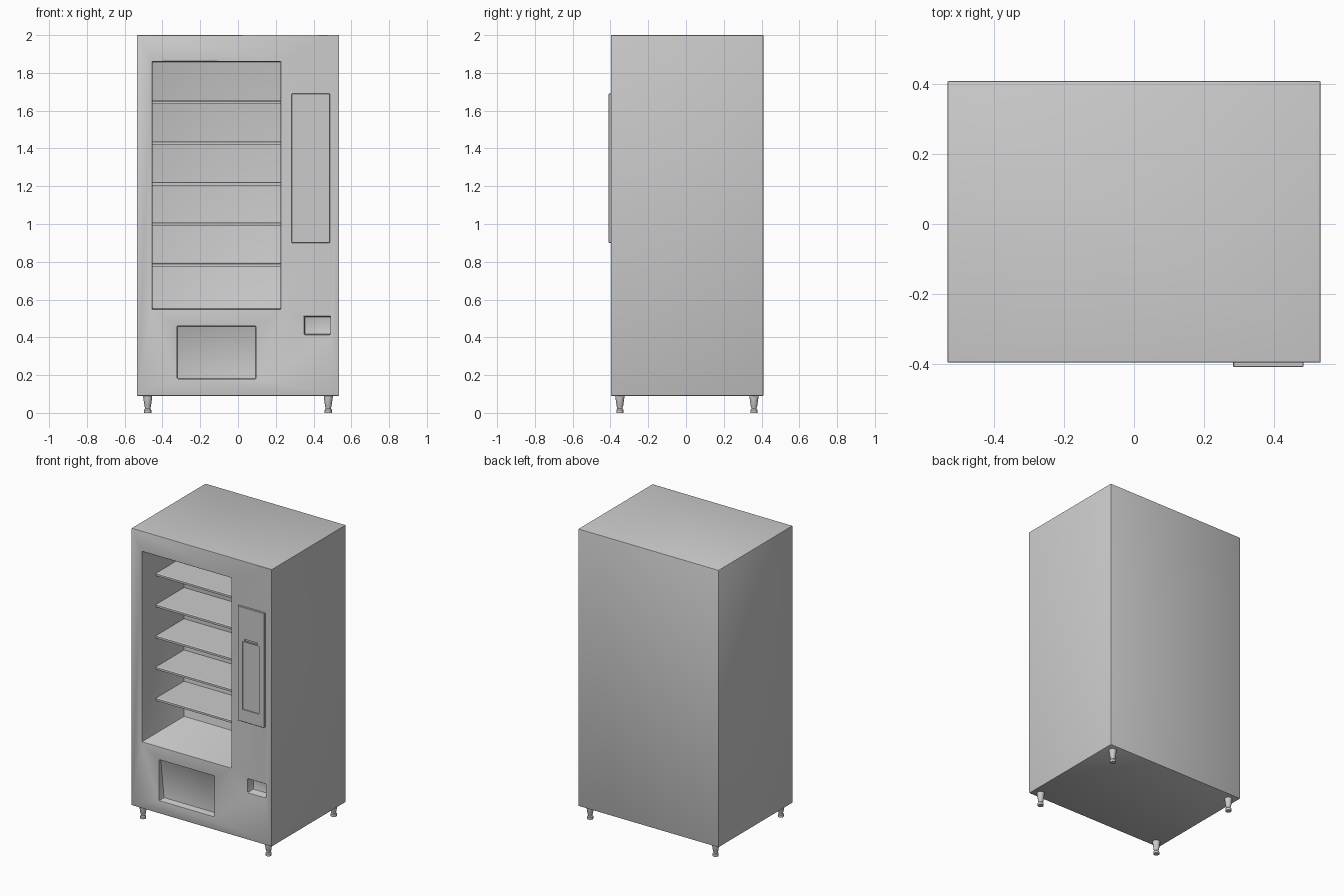
import bpy, bmesh, math

if "Cube" in bpy.data.objects:
    bpy.data.objects.remove(bpy.data.objects["Cube"], do_unlink=True)

grey = bpy.data.materials.new("light grey")
grey.use_nodes = True
COLOUR = (0.6, 0.6, 0.6, 1)
grey.diffuse_color = COLOUR
grey.node_tree.nodes["Principled BSDF"].inputs["Base Color"].default_value = COLOUR


def add_object(name, bm):
    bmesh.ops.recalc_face_normals(bm, faces=bm.faces)
    mesh = bpy.data.meshes.new(name)
    bm.to_mesh(mesh)
    bm.free()
    mesh.materials.append(grey)
    obj = bpy.data.objects.new(name, mesh)
    bpy.context.collection.objects.link(obj)
    return obj


def prism(name, x0, x1, outline):
    """Extrude a (y, z) outline from x0 to x1."""
    bm = bmesh.new()
    face = bm.faces.new([bm.verts.new((x0, y, z)) for y, z in outline])
    out = bmesh.ops.extrude_face_region(bm, geom=[face])
    for v in out["geom"]:
        if isinstance(v, bmesh.types.BMVert):
            v.co.x = x1
    return add_object(name, bm)


def box(name, x0, x1, y0, y1, z0, z1):
    return prism(name, x0, x1, [(y0, z0), (y1, z0), (y1, z1), (y0, z1)])


def apply_all(obj):
    bpy.context.view_layer.objects.active = obj
    for mod in list(obj.modifiers):
        bpy.ops.object.modifier_apply(modifier=mod.name)


def carve(obj, cutters):
    for cutter in cutters:
        cutter.hide_render = True
        mod = obj.modifiers.new("cut", "BOOLEAN")
        mod.operation = "DIFFERENCE"
        mod.solver = "EXACT"
        mod.object = cutter
    apply_all(obj)
    for cutter in cutters:
        bpy.data.objects.remove(cutter, do_unlink=True)


def soften(obj, width, segments):
    mod = obj.modifiers.new("soft edges", "BEVEL")
    mod.width = width
    mod.segments = segments
    mod.limit_method = "ANGLE"
    mod.angle_limit = math.radians(40)
    apply_all(obj)


FRONT, BACK = -0.397, 0.41
WINDOW = (-0.453, 0.226)
WINDOW_BACK = 0.06

# Cabinet with display bay, delivery chute and change pocket
cabinet = box("cabinet", -0.535, 0.535, FRONT, BACK, 0.09, 2.0)
bay = box("bay_cutter", *WINDOW, FRONT - 0.1, WINDOW_BACK, 0.55, 1.86)
chute = prism("chute_cutter", -0.322, 0.095,
              [(-0.5, 0.18), (-0.345, 0.18), (-0.382, 0.46), (-0.5, 0.46)])
pocket = box("pocket_cutter", 0.352, 0.49, FRONT - 0.1, -0.335, 0.415, 0.51)
carve(cabinet, [bay, chute, pocket])
soften(cabinet, 0.005, 2)

# Display shelves with a slightly taller front lip
for i in range(5):
    z = 0.785 + i * 0.215
    prism("shelf_%d" % (i + 1), WINDOW[0] - 0.003, WINDOW[1] + 0.003,
          [(-0.245, z - 0.010), (-0.235, z - 0.010), (-0.235, z - 0.005),
           (WINDOW_BACK + 0.005, z - 0.005), (WINDOW_BACK + 0.005, z + 0.008),
           (-0.239, z + 0.008), (-0.245, z + 0.004)])

# Payment panel with a sunken keypad field and a slot above it
panel = box("payment_panel", 0.284, 0.486, -0.41, FRONT + 0.004, 0.9, 1.69)
soften(panel, 0.002, 1)
carve(panel, [box("keypad_cutter", 0.322, 0.446, -0.45, -0.403, 0.985, 1.452),
              box("slot_cutter", 0.338, 0.436, -0.45, -0.403, 1.459, 1.472)])

# Turned feet
FOOT = [(0.0, 0.095), (0.024, 0.095), (0.024, 0.084), (0.017, 0.034),
        (0.014, 0.028), (0.014, 0.022), (0.019, 0.016), (0.019, 0.0), (0.0, 0.0)]


def foot(name, x, y):
    bm = bmesh.new()
    verts = [bm.verts.new((x + r, y, z)) for r, z in FOOT]
    edges = [bm.edges.new(pair) for pair in zip(verts, verts[1:])]
    bmesh.ops.spin(bm, geom=verts + edges, cent=(x, y, 0), axis=(0, 0, 1),
                   angle=math.tau, steps=20)
    bmesh.ops.remove_doubles(bm, verts=bm.verts, dist=0.0002)
    return add_object(name, bm)


for side, x in (("left", 0.478), ("right", -0.478)):
    for end, y in (("front", -0.35), ("back", 0.36)):
        foot("%s_%s_foot" % (end, side), x, y)

# Smooth rounded edges, keep the flats crisp
for obj in bpy.context.collection.objects:
    if obj.name == "cabinet" or obj.name.endswith("_foot"):
        bpy.ops.object.select_all(action="DESELECT")
        obj.select_set(True)
        bpy.context.view_layer.objects.active = obj
        bpy.ops.object.shade_smooth_by_angle(angle=math.radians(30))
